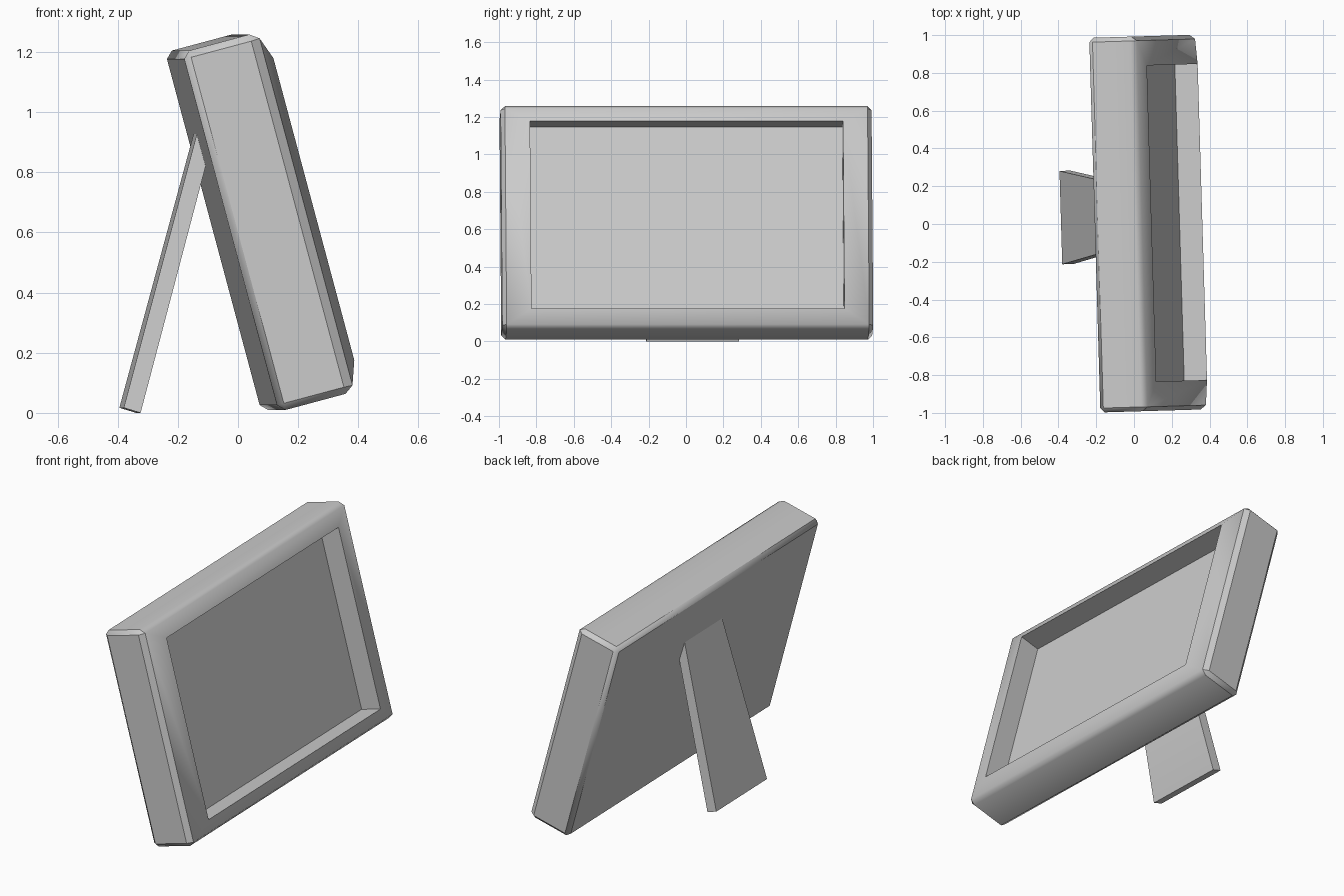
import bpy, bmesh, math
from mathutils import Matrix

cube = bpy.data.objects.get("Cube")
if cube:
    bpy.data.objects.remove(cube, do_unlink=True)

grey = bpy.data.materials.new("plain_grey")
grey.use_nodes = True
colour = (0.6, 0.6, 0.6, 1)
grey.diffuse_color = colour
grey.node_tree.nodes["Principled BSDF"].inputs["Base Color"].default_value = colour

TURN = Matrix.Rotation(math.radians(1.7), 4, "Z")
LEAN = Matrix.Rotation(math.radians(-15), 4, "Y")


def finish(bm, name, matrix):
    bmesh.ops.recalc_face_normals(bm, faces=bm.faces)
    bm.transform(matrix)
    mesh = bpy.data.meshes.new(name)
    bm.to_mesh(mesh)
    bm.free()
    mesh.materials.append(grey)
    obj = bpy.data.objects.new(name, mesh)
    bpy.context.collection.objects.link(obj)
    bpy.ops.object.select_all(action="DESELECT")
    obj.select_set(True)
    bpy.context.view_layer.objects.active = obj
    bpy.ops.object.shade_smooth_by_angle(angle=math.radians(36))


def rectangle(bm, depth, half_width, low, high):
    return [bm.verts.new((depth, y, z)) for y, z in
            ((-half_width, low), (half_width, low), (half_width, high), (-half_width, high))]


# Picture frame: nested rectangles from the back, over the sloped rim, to the recessed panel
bm = bmesh.new()
rings = [rectangle(bm, *ring) for ring in (
    (0.104, 0.992, -0.024, 1.213),
    (0.357, 0.992, -0.024, 1.213),
    (0.395, 0.837, 0.076, 1.115),
    (0.27, 0.837, 0.076, 1.115))]
for a, b in zip(rings, rings[1:]):
    for i in range(4):
        j = (i + 1) % 4
        bm.faces.new((a[i], a[j], b[j], b[i]))
bm.faces.new(rings[0])
bm.faces.new(rings[-1])

# Chamfer only the outer edges
outer = set(rings[0] + rings[1])
edges = [e for e in bm.edges if set(e.verts) <= outer]
bmesh.ops.bevel(bm, geom=edges, offset=0.023, segments=1, affect="EDGES")
finish(bm, "picture_frame", TURN @ LEAN)

# Tapered easel leg, its top cut flush with the leaning back
bm = bmesh.new()
profile = [(-0.141, 0.927), (-0.112, 0.82), (-0.33, 0.0), (-0.386, 0.017)]
sides = []
for side in (-1, 1):
    sides.append([bm.verts.new((x, 0.045 + side * (0.248 - 0.07 * z), z)) for x, z in profile])
for i in range(4):
    j = (i + 1) % 4
    bm.faces.new((sides[0][i], sides[0][j], sides[1][j], sides[1][i]))
for side in sides:
    bm.faces.new(side)
finish(bm, "easel_leg", TURN)
